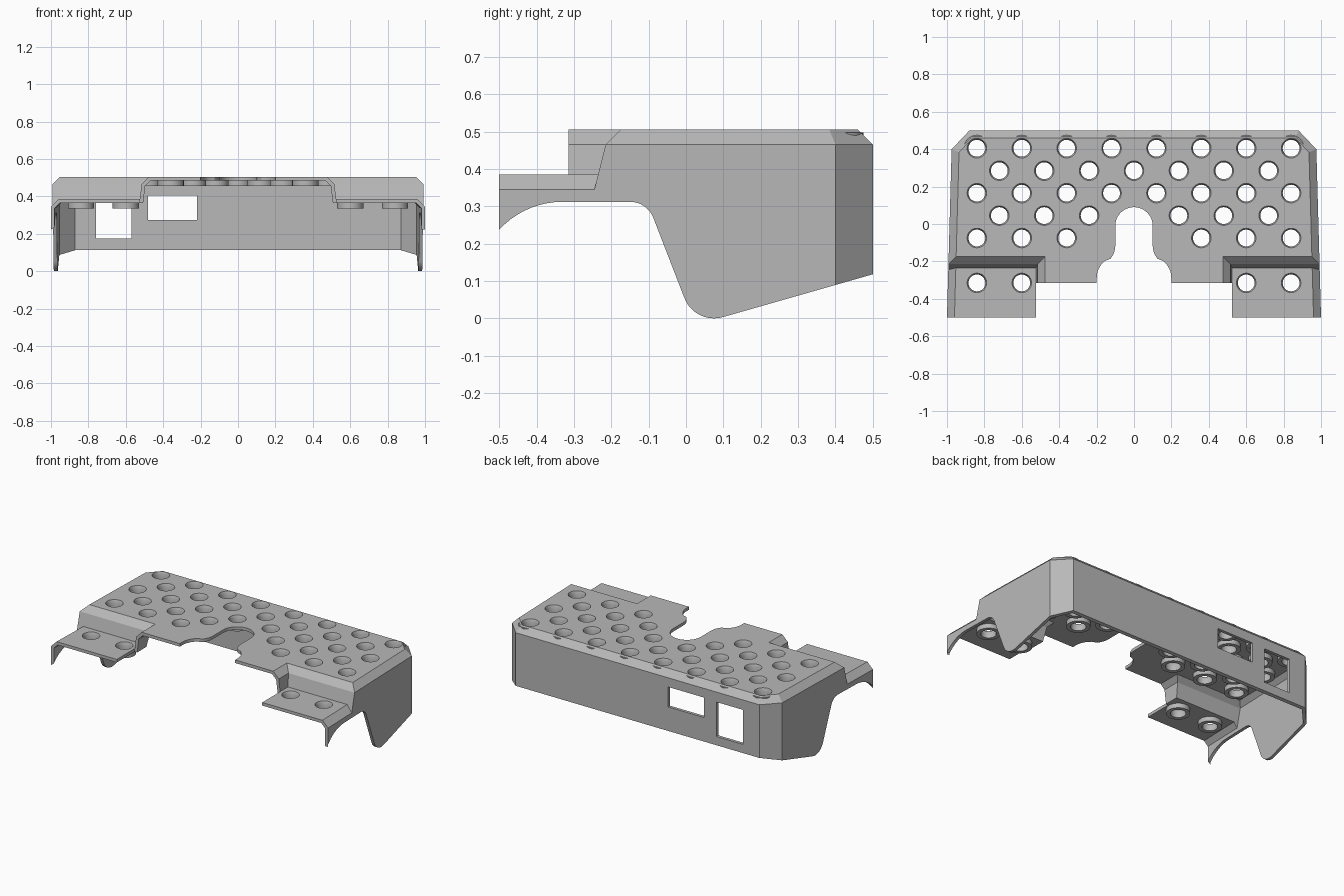
import bpy, bmesh, math
from mathutils import Vector

if "Cube" in bpy.data.objects:
    bpy.data.objects.remove(bpy.data.objects["Cube"], do_unlink=True)

WALL = 0.02
TOP, DECK, BEVEL = 0.505, 0.385, 0.04
UP = Vector((0, 0, 1))


def to_object(bm, name):
    bmesh.ops.recalc_face_normals(bm, faces=bm.faces)
    mesh = bpy.data.meshes.new(name)
    bm.to_mesh(mesh)
    bm.free()
    obj = bpy.data.objects.new(name, mesh)
    bpy.context.collection.objects.link(obj)
    return obj


def boolean(target, tool, operation):
    """Apply a boolean and discard the tool object."""
    bpy.context.view_layer.objects.active = target
    mod = target.modifiers.new(operation.lower(), 'BOOLEAN')
    mod.operation = operation
    mod.solver = 'MANIFOLD'
    mod.object = tool
    bpy.ops.object.modifier_apply(modifier=mod.name)
    bpy.data.objects.remove(tool, do_unlink=True)


def convex(name, planes, inset, floor, front):
    """Block trimmed by (point, outward normal) planes, each moved in by inset."""
    bm = bmesh.new()
    bmesh.ops.create_cube(bm, size=4)
    ends = [(Vector((0, 0, floor)), -UP), (Vector((0, front, 0)), Vector((0, -1, 0)))]
    moved = [(Vector(p) - Vector(n).normalized() * inset, Vector(n)) for p, n in planes]
    for point, normal in moved + ends:
        bmesh.ops.bisect_plane(bm, geom=bm.verts[:] + bm.edges[:] + bm.faces[:],
                               plane_co=point, plane_no=normal, clear_outer=True)
        rim = [e for e in bm.edges if e.is_boundary]
        if rim:
            bmesh.ops.holes_fill(bm, edges=rim, sides=0)
    return to_object(bm, name)


def prism(name, points, axis, start, end):
    """Extrude a 2D outline along x (outline in y, z) or z (outline in x, y)."""
    place = (lambda a, b: (start, a, b)) if axis == 'X' else (lambda a, b: (a, b, start))
    bm = bmesh.new()
    face = bm.faces.new([bm.verts.new(place(a, b)) for a, b in points])
    out = bmesh.ops.extrude_face_region(bm, geom=[face])
    shift = Vector((end - start, 0, 0)) if axis == 'X' else UP * (end - start)
    bmesh.ops.translate(bm, vec=shift,
                        verts=[v for v in out['geom'] if isinstance(v, bmesh.types.BMVert)])
    return to_object(bm, name)


def box(name, x0, x1, y0, y1, z0, z1):
    return prism(name, [(x0, y0), (x1, y0), (x1, y1), (x0, y1)], 'Z', z0, z1)


def discs(name, spots, r_low, r_high, low, high):
    """Cones or cylinders at (x, y, surface z), spanning low to high from it."""
    bm = bmesh.new()
    for x, y, z in spots:
        made = bmesh.ops.create_cone(bm, cap_ends=True, segments=32, radius1=r_low,
                                     radius2=r_high, depth=high - low)
        bmesh.ops.translate(bm, verts=made['verts'], vec=(x, y, z + (low + high) / 2))
    return to_object(bm, name)


def arc(cx, cy, r, a0, a1, n):
    angles = [math.radians(a0 + (a1 - a0) * i / n) for i in range(n + 1)]
    return [(cx + r * math.cos(a), cy + r * math.sin(a)) for a in angles]


def beveled(point, normal, top):
    """A wall plane plus its 45 degree bevel below the given top height."""
    n = Vector(normal).normalized()
    edge = Vector((point[0], point[1], top - BEVEL))
    return [(edge, n), (edge, n + UP)]


def envelope(name, inset, floor, front):
    """Closed outer form, or the matching cavity when inset."""
    body = [((0, 0, TOP), UP)] + beveled((0, 0.5), (0, 1, 0), TOP)
    deck = [((0, 0, DECK), UP), ((0, 0, 0), (0, 1, 0))]
    tongue = [((0, 0, TOP), UP), ((0, 0.02, 0), (0, 1, 0))]
    for s in (-1, 1):
        body += beveled((s * 0.975, 0.4), (s * 0.9, 0.025, 0), TOP)
        body += beveled((s * 0.88, 0.5), (s * 0.1, 0.095, 0), TOP)
        deck += beveled((s * 0.975, 0.4), (s * 0.9, 0.025, 0), DECK)
        edge = (s * 0.515, 0, TOP - BEVEL)
        tongue += [(edge, (s * 0.08, 0, 0.01)), (edge, (s, 0, 1))]
    riser = (0, -0.215, TOP - BEVEL)
    body += [(riser, (0, -0.08, 0.02)), (riser, (0, -1, 1))]
    whole = convex(name, body, inset, floor, front)
    boolean(whole, convex("deck_form", deck, inset, floor - 0.01, front - 0.01), 'UNION')
    boolean(whole, convex("tongue_form", tongue, inset, floor - 0.02, front - 0.02), 'UNION')
    return whole


# Thin shell
cover = envelope("perforated_cover", 0, -0.2, -0.6)
boolean(cover, envelope("cavity", WALL, -0.4, -0.8), 'DIFFERENCE')

# Lower edge of the side walls, with the rounded leg and front sweep
side_profile = [(-0.8, -0.6), (0.8, -0.6), (0.8, 0.204), (0.5, 0.118)]
side_profile += arc(0.075, 0.085, 0.085, -74, -160, 10)
side_profile += arc(-0.15, 0.245, 0.067, 20, 90, 8)
side_profile += arc(-0.33, 0.082, 0.23, 90, 143, 10)[:-1]
side_profile += [(-0.5, 0.222), (-0.5, 0.8), (-0.8, 0.8)]
boolean(cover, prism("side_cutter", side_profile, 'X', -1.5, 1.5), 'DIFFERENCE')

# Open middle of the front
boolean(cover, box("front_cutter", -0.525, 0.525, -0.9, -0.315, -0.6, 0.8), 'DIFFERENCE')

# Keyhole slot in the tongue
half = [(0.2, -0.4), (0.2, -0.315)] + arc(0.08, -0.29, 0.12, 0, 50, 6)[1:]
half += arc(0.21, -0.115, 0.11, 220, 180, 6)
slot = half + arc(0, -0.01, 0.1, 0, 180, 24) + [(-x, y) for x, y in reversed(half)]
boolean(cover, prism("slot_cutter", slot, 'Z', 0.2, 0.8), 'DIFFERENCE')

# Collars and staggered vent holes
spots = []
for row in range(5):
    y = 0.405 - 0.12 * row
    columns = [0.12, 0.36, 0.6, 0.84] if row % 2 == 0 else [0, 0.24, 0.48, 0.72]
    if row > 2:
        columns = columns[1:]
    spots += [(s * x, y, TOP) for x in columns for s in ((-1, 1) if x else (1,))]
spots += [(s * x, -0.315, DECK) for x in (0.6, 0.84) for s in (-1, 1)]
boolean(cover, discs("collars", spots, 0.07, 0.07, -0.05, -0.008), 'UNION')
boolean(cover, discs("holes", spots, 0.045, 0.045, -0.1, 0.05), 'DIFFERENCE')
boolean(cover, discs("countersinks", spots, 0.044, 0.054, -0.02, 0.004), 'DIFFERENCE')

# Port windows in the back wall
boolean(cover, box("wide_port", -0.48, -0.22, 0.42, 0.6, 0.275, 0.405), 'DIFFERENCE')
boolean(cover, box("tall_port", -0.76, -0.57, 0.42, 0.6, 0.175, 0.4), 'DIFFERENCE')

# Tidy the mesh, then colour and shade it
bm = bmesh.new()
bm.from_mesh(cover.data)
bmesh.ops.remove_doubles(bm, verts=bm.verts, dist=0.0002)
bm.to_mesh(cover.data)
bm.free()

grey = bpy.data.materials.new("mid_grey")
grey.use_nodes = True
colour = (0.48, 0.48, 0.48, 1)
grey.diffuse_color = colour
grey.node_tree.nodes["Principled BSDF"].inputs["Base Color"].default_value = colour
cover.data.materials.clear()
cover.data.materials.append(grey)
for face in cover.data.polygons:
    face.material_index = 0

bpy.ops.object.select_all(action='DESELECT')
cover.select_set(True)
bpy.context.view_layer.objects.active = cover
bpy.ops.object.shade_smooth_by_angle(angle=math.radians(25))
